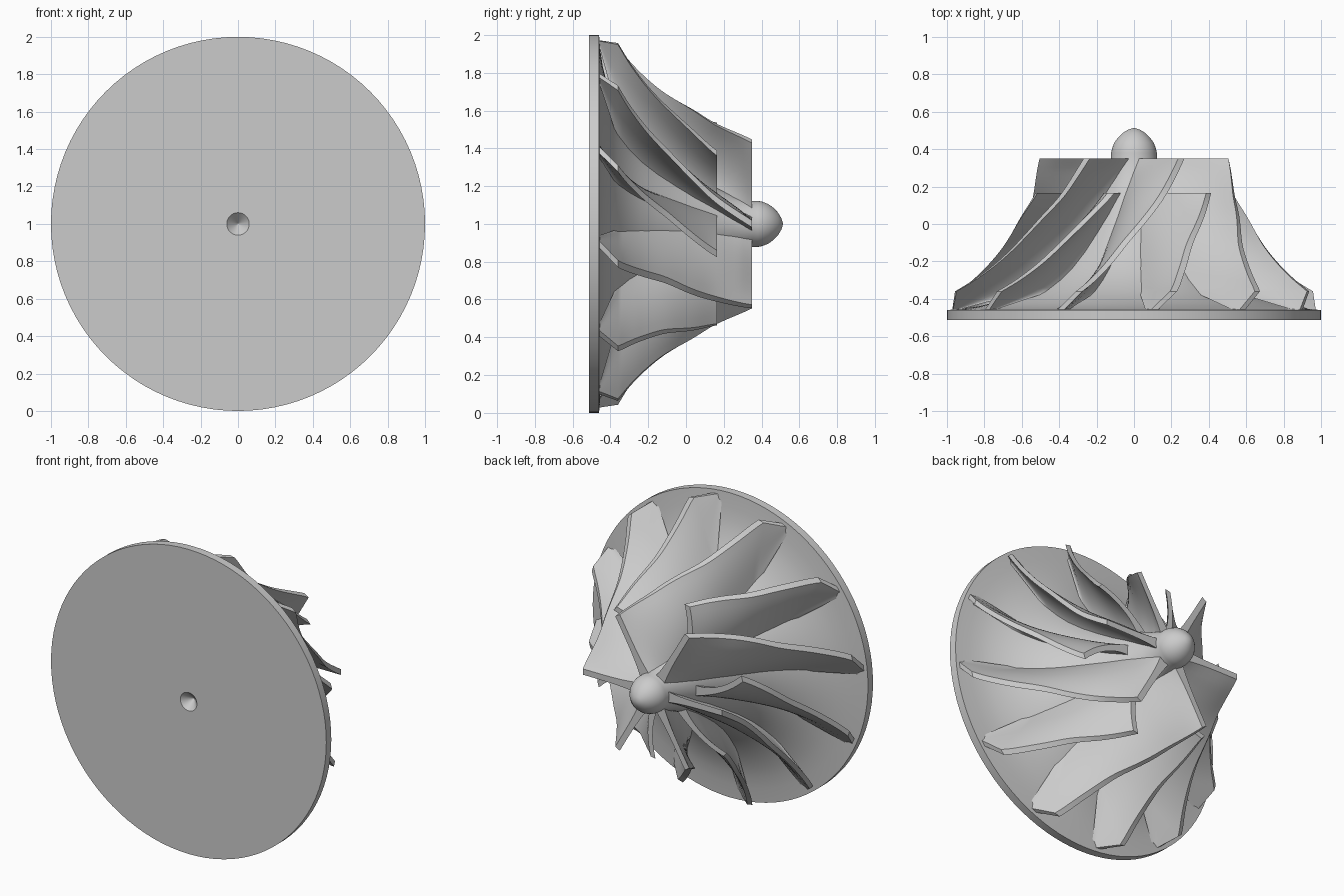
import bpy, bmesh
from math import sin, cos, radians, pi

if "Cube" in bpy.data.objects:
    bpy.data.objects.remove(bpy.data.objects["Cube"], do_unlink=True)

metal = bpy.data.materials.new("light_grey_metal")
metal.use_nodes = True
metal.diffuse_color = (0.6, 0.6, 0.6, 1)
metal.node_tree.nodes["Principled BSDF"].inputs["Base Color"].default_value = (0.6, 0.6, 0.6, 1)

AXIS_Z = 1.0
DISC_TOP = -0.46          # y of the disc's blade side

# Curves along the shaft: (value, y)
HUB = [(1.0, DISC_TOP), (0.905, -0.452), (0.83, -0.44), (0.77, -0.425), (0.7, -0.4),
       (0.615, -0.36), (0.525, -0.3), (0.455, -0.24), (0.375, -0.15), (0.305, -0.05),
       (0.245, 0.05), (0.192, 0.16), (0.153, 0.25), (0.122, 0.35)]
SHROUD = [(0.976, -0.36), (0.873, -0.29), (0.77, -0.2),
          (0.685, -0.1), (0.6, 0.05), (0.548, 0.16), (0.505, 0.35)]
ROOT_SWEEP = [(0, DISC_TOP), (0.5, -0.36), (2, -0.24), (4.5, -0.1), (9, 0.02),
              (19, 0.16), (37, 0.28), (54, 0.35)]
TIP_SWEEP = [(0, DISC_TOP), (6.5, -0.36), (12.5, -0.24), (20, -0.1), (29, 0.02),
             (40.5, 0.16), (54, 0.35)]


def interpolate(points, y):
    """Smooth value at depth y through (value, y) points."""
    y = max(y, points[0][1])
    for i in range(len(points) - 1):
        (r1, y1), (r2, y2) = points[i], points[i + 1]
        if y <= y2:
            r0, y0 = points[max(i - 1, 0)]
            r3, y3 = points[min(i + 2, len(points) - 1)]
            h = y2 - y1
            t = (y - y1) / h
            m1, m2 = h * (r2 - r0) / (y2 - y0), h * (r3 - r1) / (y3 - y1)
            return ((2*t**3 - 3*t**2 + 1) * r1 + (t**3 - 2*t**2 + t) * m1
                    + (3*t**2 - 2*t**3) * r2 + (t**3 - t**2) * m2)
    return points[-1][0]


def finish(bm, name):
    bmesh.ops.recalc_face_normals(bm, faces=bm.faces)
    mesh = bpy.data.meshes.new(name)
    bm.to_mesh(mesh)
    bm.free()
    mesh.materials.append(metal)
    obj = bpy.data.objects.new(name, mesh)
    bpy.context.collection.objects.link(obj)
    bpy.ops.object.select_all(action='DESELECT')
    obj.select_set(True)
    bpy.context.view_layer.objects.active = obj
    bpy.ops.object.shade_smooth_by_angle(angle=radians(30))


def lathe(name, profile, steps=96):
    """Revolve (radius, y) points around the shaft axis."""
    bm = bmesh.new()
    verts = [bm.verts.new((r, y, AXIS_Z)) for r, y in profile]
    edges = [bm.edges.new(pair) for pair in zip(verts, verts[1:])]
    bmesh.ops.spin(bm, geom=verts + edges, cent=(0, 0, AXIS_Z), axis=(0, 1, 0),
                   angle=2 * pi, steps=steps)
    bmesh.ops.remove_doubles(bm, verts=bm.verts, dist=0.0001)
    finish(bm, name)


# Back disc with a conical dimple, flared hub and pointed nose in one profile
DIMPLE = [(0, -0.452), (0.004, -0.456), (0.06, -0.512)]
NOSE = [(0.122, 0.38), (0.117, 0.405), (0.105, 0.435), (0.085, 0.463),
        (0.06, 0.487), (0.03, 0.505), (0, 0.514)]
lathe("disc_and_hub", DIMPLE + [(1, -0.512)] + HUB + NOSE)


def blade(name, rim_angle, top, steps=30, spans=9):
    """Curved blade whose root sweeps later than its tip."""
    bm = bmesh.new()
    depths = [DISC_TOP - 0.005] + [-0.36 + (top + 0.36) * i / steps for i in range(steps + 1)]
    rings = []
    for y in depths:
        inner, outer = interpolate(HUB, y) - 0.03, interpolate(SHROUD, y)
        root, tip = interpolate(ROOT_SWEEP, y), interpolate(TIP_SWEEP, y)
        ring = []
        for side in (-1, 1):
            for k in range(spans + 1)[::-side]:
                s = k / spans
                r = inner + (outer - inner) * s
                a = radians(rim_angle - root - (tip - root) * s)
                t = side * (0.019 + 0.02 * (1 - s) ** 4)   # flared foot
                ring.append(bm.verts.new((r * cos(a) - t * sin(a), y,
                                          AXIS_Z + r * sin(a) + t * cos(a))))
        rings.append(ring)
    count = len(rings[0])
    for lo, hi in zip(rings, rings[1:]):
        for i in range(count):
            j = (i + 1) % count
            bm.faces.new((lo[i], lo[j], hi[j], hi[i]))
    # Leading and trailing caps
    for ring in (rings[0], rings[-1]):
        for i in range(spans):
            bm.faces.new((ring[i], ring[i + 1], ring[count - 2 - i], ring[count - 1 - i]))
    finish(bm, name)


# Six full blades alternating with six shorter splitter blades
for k in range(6):
    blade(f"full_blade_{k + 1}", 54 + 60 * k, 0.35)
    blade(f"splitter_blade_{k + 1}", 24 + 60 * k, 0.165)
